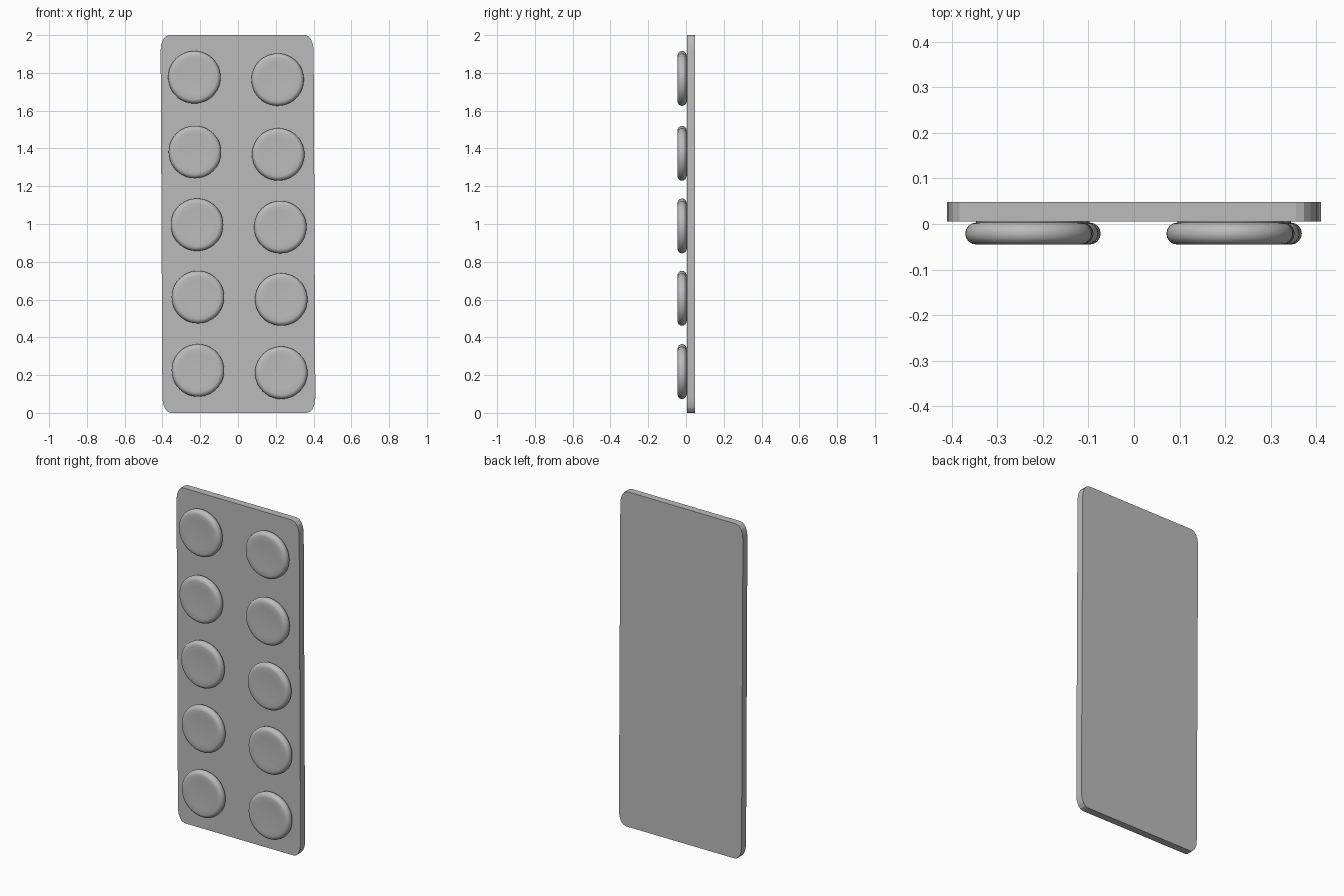
import bpy, bmesh, math
from mathutils import Vector, Matrix

cube = bpy.data.objects.get("Cube")
if cube:
    bpy.data.objects.remove(cube, do_unlink=True)

grey = bpy.data.materials.new("plain grey")
grey.use_nodes = True
grey.diffuse_color = (0.5, 0.5, 0.5, 1)
grey.node_tree.nodes["Principled BSDF"].inputs["Base Color"].default_value = (0.5, 0.5, 0.5, 1)


def finish(name, bm, angle):
    bmesh.ops.recalc_face_normals(bm, faces=bm.faces)
    mesh = bpy.data.meshes.new(name)
    bm.to_mesh(mesh)
    bm.free()
    mesh.materials.append(grey)
    obj = bpy.data.objects.new(name, mesh)
    bpy.context.collection.objects.link(obj)
    bpy.ops.object.select_all(action='DESELECT')
    obj.select_set(True)
    bpy.context.view_layer.objects.active = obj
    bpy.ops.object.shade_smooth_by_angle(angle=math.radians(angle))
    return obj


# Backing card: outline with softly rounded corners, leaning slightly to the side
FRONT, BACK = 0.005, 0.048
half_w, half_h, rx, rz, steps = 0.405, 1.0, 0.045, 0.08, 4
bm = bmesh.new()
outline = []
for quarter, (sx, sz) in enumerate([(1, 1), (-1, 1), (-1, -1), (1, -1)]):
    for i in range(steps + 1):
        a = math.pi / 2 * (quarter + i / steps)
        x = sx * (half_w - rx) + rx * math.cos(a)
        z = sz * (half_h - rz) + rz * math.sin(a)
        outline.append(bm.verts.new((x - 0.005 * z, FRONT, z + half_h)))
face = bm.faces.new(outline)
extruded = bmesh.ops.extrude_face_region(bm, geom=[face], use_keep_orig=True)
bmesh.ops.translate(bm, vec=(0, BACK - FRONT, 0),
                    verts=[g for g in extruded["geom"] if isinstance(g, bmesh.types.BMVert)])
finish("backing_card", bm, 15)


# Tablet: round rim with a shallow dished front, spun around the y axis
def tablet(name, x, z):
    radius, rim, middle = 0.139, 0.024, -0.021
    profile = [(0, -0.042), (0.05, -0.0425), (0.09, -0.044)]
    for i in range(9):
        a = math.pi * i / 8
        profile.append((radius - rim + rim * math.sin(a), middle - rim * math.cos(a)))
    profile.append((radius - rim, 0.01))
    bm = bmesh.new()
    verts = [bm.verts.new((r, y, 0)) for r, y in profile]
    edges = [bm.edges.new(pair) for pair in zip(verts, verts[1:])]
    bmesh.ops.spin(bm, geom=verts + edges, axis=(0, 1, 0), cent=(0, 0, 0),
                   angle=math.tau, steps=48)
    bmesh.ops.remove_doubles(bm, verts=bm.verts, dist=0.0001)
    bmesh.ops.transform(bm, matrix=Matrix.Translation(Vector((x, 0, z))), verts=bm.verts)
    finish(name, bm, 60)


# Two columns of five, following the slight lean
left_column = [(-0.212, 0.225), (-0.212, 0.613), (-0.217, 0.996), (-0.228, 1.381), (-0.231, 1.777)]
for row, (x, z) in enumerate(left_column, 1):
    tablet(f"right_tablet_{row}", x, z)
    tablet(f"left_tablet_{row}", x + 0.441, z - 0.0125)
